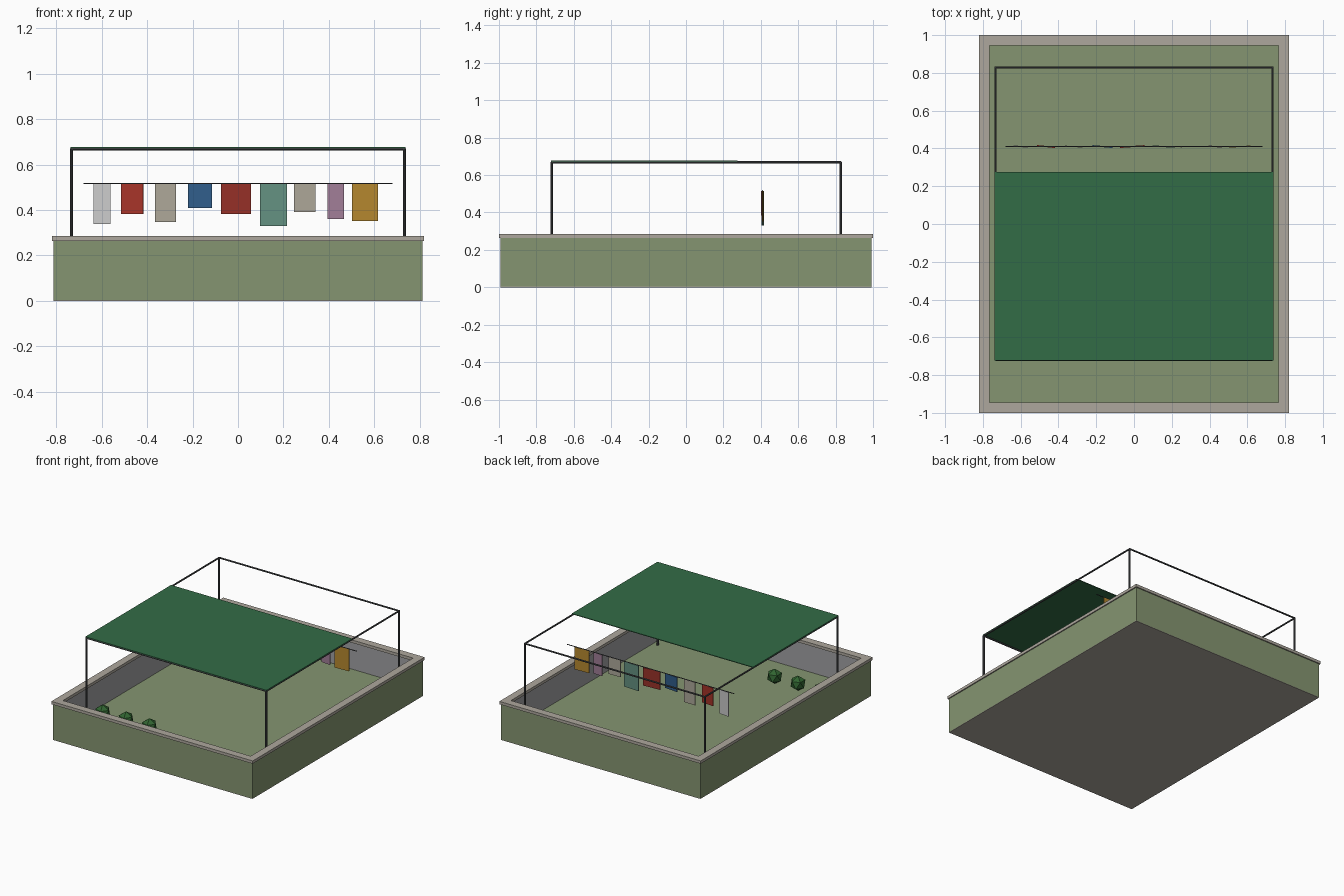
import bpy, bmesh, math
from mathutils import Vector

if "Cube" in bpy.data.objects:
    bpy.data.objects.remove(bpy.data.objects["Cube"])


def mat(name, r, g, b):
    m = bpy.data.materials.new(name)
    m.diffuse_color = [(c / 255) ** 2.2 for c in (r, g, b)] + [1]
    m.use_nodes = True
    m.node_tree.nodes["Principled BSDF"].inputs["Base Color"].default_value = m.diffuse_color
    return m


GREEN = mat("painted_green", 132, 148, 112)
STONE = mat("stone", 172, 166, 156)
METAL = mat("dark_metal", 72, 74, 76)
SHADE = mat("shade_green", 54, 108, 72)
LEAF = mat("leaf", 52, 100, 52)


def box(name, lo, hi, m=None, yaw=0):
    lo, hi = Vector(lo), Vector(hi)
    bpy.ops.mesh.primitive_cube_add(size=1, location=(lo + hi) / 2, rotation=(0, 0, yaw))
    o = bpy.context.object
    o.name = name
    o.scale = hi - lo
    if m:
        o.data.materials.append(m)
    return o


def bar(name, a, b, r, m):
    a, b = Vector(a), Vector(b)
    bpy.ops.mesh.primitive_cylinder_add(vertices=8, radius=r, depth=(b - a).length, location=(a + b) / 2)
    o = bpy.context.object
    o.name = name
    o.rotation_euler = (b - a).to_track_quat('Z', 'Y').to_euler()
    o.data.materials.append(m)
    return o


def ring(name, ox, oy, ix, iy, z0, z1, outer, inner=None):
    """Rectangular frame with a separate inside finish."""
    bm = bmesh.new()
    loops = []
    for x, y, z in ((ox, oy, z0), (ox, oy, z1), (ix, iy, z1), (ix, iy, z0)):
        loops.append([bm.verts.new((sx * x, sy * y, z))
                      for sx, sy in ((-1, -1), (1, -1), (1, 1), (-1, 1))])
    for k in range(4):
        a, b = loops[k], loops[(k + 1) % 4]
        for i in range(4):
            j = (i + 1) % 4
            f = bm.faces.new((a[i], a[j], b[j], b[i]))
            f.material_index = 1 if inner and k == 2 else 0
    bmesh.ops.recalc_face_normals(bm, faces=bm.faces)
    me = bpy.data.meshes.new(name)
    bm.to_mesh(me)
    bm.free()
    for m in (outer, inner):
        if m:
            me.materials.append(m)
    o = bpy.data.objects.new(name, me)
    bpy.context.collection.objects.link(o)
    return o


# Roof deck, parapet and coping
FLOOR = 0.065
PLASTER = mat("grey_plaster", 160, 160, 162)
box("roof_slab", (-0.812, -0.992, 0), (0.812, 0.992, 0.004), STONE)
box("roof_deck", (-0.774, -0.954, 0.004), (0.774, 0.954, FLOOR), GREEN)
ring("parapet_wall", 0.812, 0.992, 0.774, 0.954, 0.004, 0.266, GREEN, PLASTER)
ring("coping", 0.82, 1.0, 0.765, 0.945, 0.264, 0.285, STONE)

# Canopy frame: posts and top rails
PX, Y0, Y1, TOP = 0.733, -0.718, 0.828, 0.668
for x in (-PX, PX):
    for y in (Y0, Y1):
        bar("canopy_post", (x, y, FLOOR), (x, y, TOP + 0.003), 0.007, METAL)
    bar("side_rail", (x, Y0, TOP), (x, Y1, TOP), 0.006, METAL)
for y in (Y0, Y1):
    bar("cross_rail", (-PX, y, TOP), (PX, y, TOP), 0.006, METAL)

# Shade cloth over the front part
box("shade_cloth", (-0.738, -0.722, 0.672), (0.738, 0.275, 0.677), SHADE)

# Washing line and laundry: left x, right x, bottom z, yaw, colour
LY, LZ = 0.41, 0.517
bar("washing_line", (-0.68, LY, LZ), (0.68, LY, LZ), 0.003, METAL)
laundry = [
    (-0.637, -0.561, 0.339, -5, (196, 196, 198)),
    (-0.514, -0.417, 0.383, -6, (165, 55, 45)),
    (-0.365, -0.272, 0.348, -2, (172, 166, 152)),
    (-0.219, -0.114, 0.409, -5, (52, 94, 138)),
    (-0.075, 0.057, 0.383, 4, (150, 52, 44)),
    (0.097, 0.216, 0.330, -3, (100, 144, 128)),
    (0.246, 0.342, 0.392, 1, (172, 166, 152)),
    (0.395, 0.466, 0.361, -4, (160, 125, 150)),
    (0.502, 0.616, 0.352, 2, (180, 135, 50)),
]
for i, (x0, x1, z, yaw, col) in enumerate(laundry):
    box("laundry_piece", (x0, LY - 0.003, z), (x1, LY + 0.003, 0.515),
        mat(f"laundry_colour_{i}", *col), math.radians(yaw))

# Low-poly shrubs by the front wall
for x in (-0.64, -0.45, -0.26):
    bpy.ops.mesh.primitive_ico_sphere_add(subdivisions=1, radius=0.055, location=(x, -0.66, 0.125))
    o = bpy.context.object
    o.name = "shrub"
    o.data.materials.append(LEAF)
